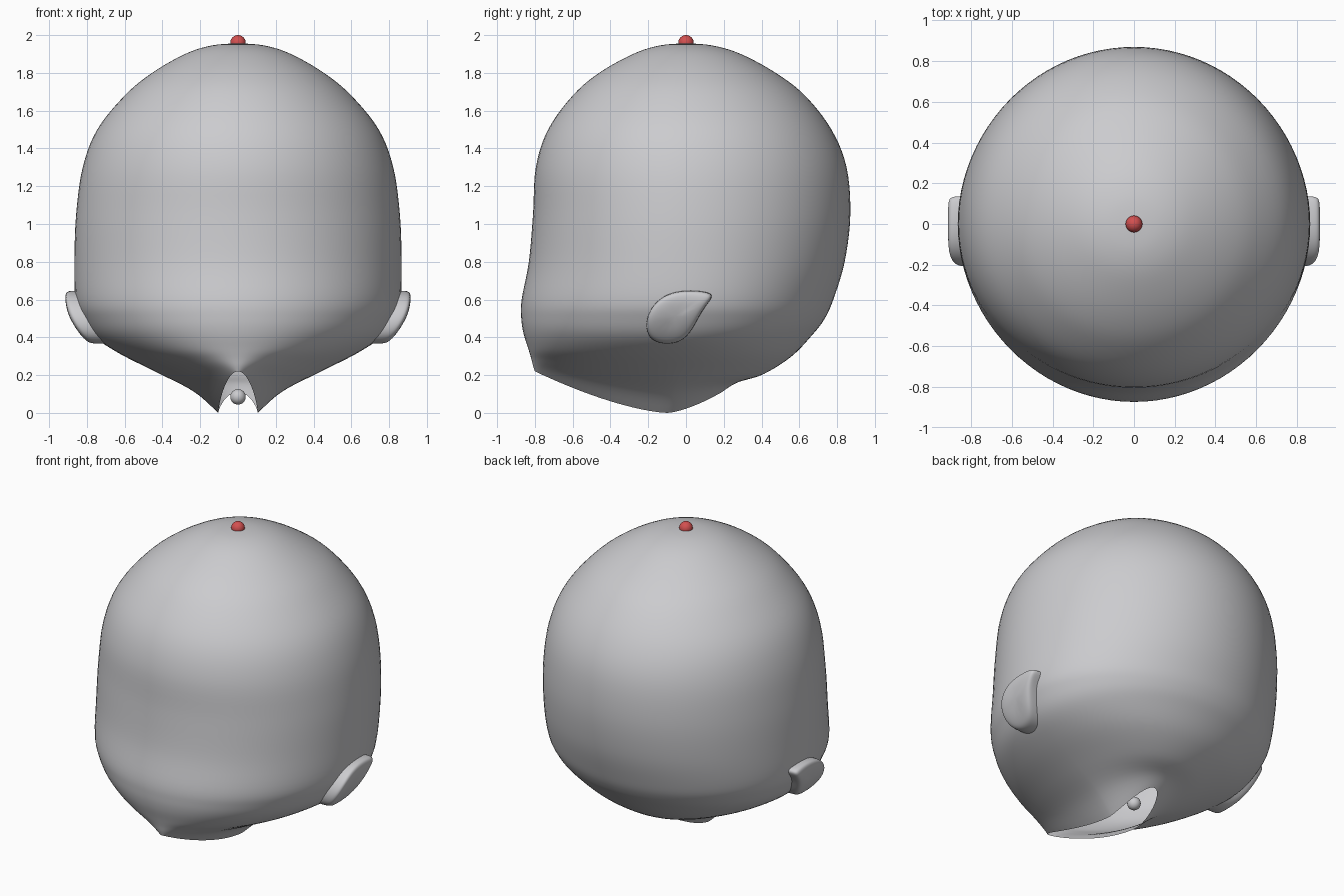
import bpy, bmesh, math
from mathutils import Vector

if "Cube" in bpy.data.objects:
    bpy.data.objects.remove(bpy.data.objects["Cube"])


def material(name, rgb):
    m = bpy.data.materials.new(name)
    m.diffuse_color = (*rgb, 1)
    m.use_nodes = True
    m.node_tree.nodes["Principled BSDF"].inputs["Base Color"].default_value = m.diffuse_color
    return m


GREY = material("pale grey", (0.60, 0.60, 0.62))
RED = material("red", (0.65, 0.08, 0.08))


def finish(bm, name, mat, merge=True):
    if merge:
        bmesh.ops.remove_doubles(bm, verts=bm.verts, dist=0.0005)
    bmesh.ops.recalc_face_normals(bm, faces=bm.faces)
    me = bpy.data.meshes.new(name)
    bm.to_mesh(me)
    bm.free()
    me.materials.append(mat)
    for p in me.polygons:
        p.use_smooth = True
    ob = bpy.data.objects.new(name, me)
    bpy.context.collection.objects.link(ob)
    return ob


def bridge(bm, rings):
    for a, b in zip(rings, rings[1:]):
        n = len(a)
        for i in range(n):
            j = (i + 1) % n
            bm.faces.new((a[i], a[j], b[j], b[i]))


# Skull rings: height, front y, back y, half width
skull = [(1.957, 0, 0, 0), (1.945, -.14, .14, .14), (1.9, -.28, .29, .28),
         (1.8, -.46, .475, .455), (1.68, -.60, .63, .60), (1.5, -.73, .77, .745),
         (1.3, -.795, .85, .822), (1.05, -.81, .87, .857), (.8, -.832, .84, .866),
         (.6, -.87, .78, .86), (.5, -.872, .735, .825)]
rows = [(z, z, z, f, b, w, 0) for z, f, b, w in skull]
# Jaw rings sweep down to the neck slit: front/side/back heights,
# front y, back y, half width, centre y
rows += [(.42, .40, .42, -.86, .675, .755, -.01),
         (.34, .31, .30, -.835, .56, .62, -.03),
         (.29, .205, .205, -.82, .41, .41, -.06),
         (.25, .11, .16, -.81, .27, .23, -.08),
         (.22, 0, .11, -.80, .19, .105, -.10)]


def spline(rows, steps):
    out = []
    for i in range(len(rows) - 1):
        p0, p1, p2, p3 = (rows[min(max(i + k, 0), len(rows) - 1)] for k in (-1, 0, 1, 2))
        for s in range(steps):
            t = s / steps
            out.append([0.5 * (2 * b + (c - a) * t + (2 * a - 5 * b + 4 * c - d) * t * t
                               + (3 * b - a - 3 * c + d) * t ** 3)
                        for a, b, c, d in zip(p0, p1, p2, p3)])
    out.append(list(rows[-1]))
    return out


# Head shell
bm = bmesh.new()
rings = []
for zf, zs, zb, f, b, w, cy in spline(rows, 5):
    ring = []
    for i in range(96):
        a = 2 * math.pi * i / 96
        c, s = math.cos(a), math.sin(a)
        end_y, end_z = (b, zb) if c > 0 else (f, zf)
        z = zs + (end_z - zs) * abs(c) ** 1.5
        ring.append(bm.verts.new((w * s, cy + abs(c) * (end_y - cy), z)))
    rings.append(ring)
bridge(bm, rings)
finish(bm, "head", GREY)

# Ears: rounded teardrop pads following the slope of the jaw
outline = [(.15, .625), (.10, .643), (.0, .65), (-.10, .632), (-.175, .575),
           (-.215, .49), (-.205, .41), (-.16, .372), (-.09, .363),
           (-.02, .38), (.03, .435), (.07, .515), (.11, .575)]
centre = Vector((-.07, .51))
for side, label in ((1, "right"), (-1, "left")):
    bm = bmesh.new()
    rings = []
    for scale, depth in ((1, -.14), (1.01, -.03), (.97, -.005), (.85, .005), (.45, .008)):
        ring = []
        for p in outline:
            y, z = centre + (Vector(p) - centre) * scale
            x = .91 - 1.9 * max(0, .62 - z) ** 2 + depth
            ring.append(bm.verts.new((side * x, y, z)))
        rings.append(ring)
    bridge(bm, rings)
    bm.faces.new(rings[-1])
    ear = finish(bm, label + "_ear", GREY)
    sub = ear.modifiers.new("round", "SUBSURF")
    sub.levels = sub.render_levels = 2


# Small balls: one on the crown, one inside the neck slit
def ball(name, z, r, mat):
    bm = bmesh.new()
    bmesh.ops.create_uvsphere(bm, u_segments=32, v_segments=16, radius=r)
    bmesh.ops.translate(bm, verts=bm.verts, vec=(0, 0, z))
    finish(bm, name, mat, False)


ball("crown_ball", 1.959, .041, RED)
ball("neck_ball", .085, .041, GREY)
